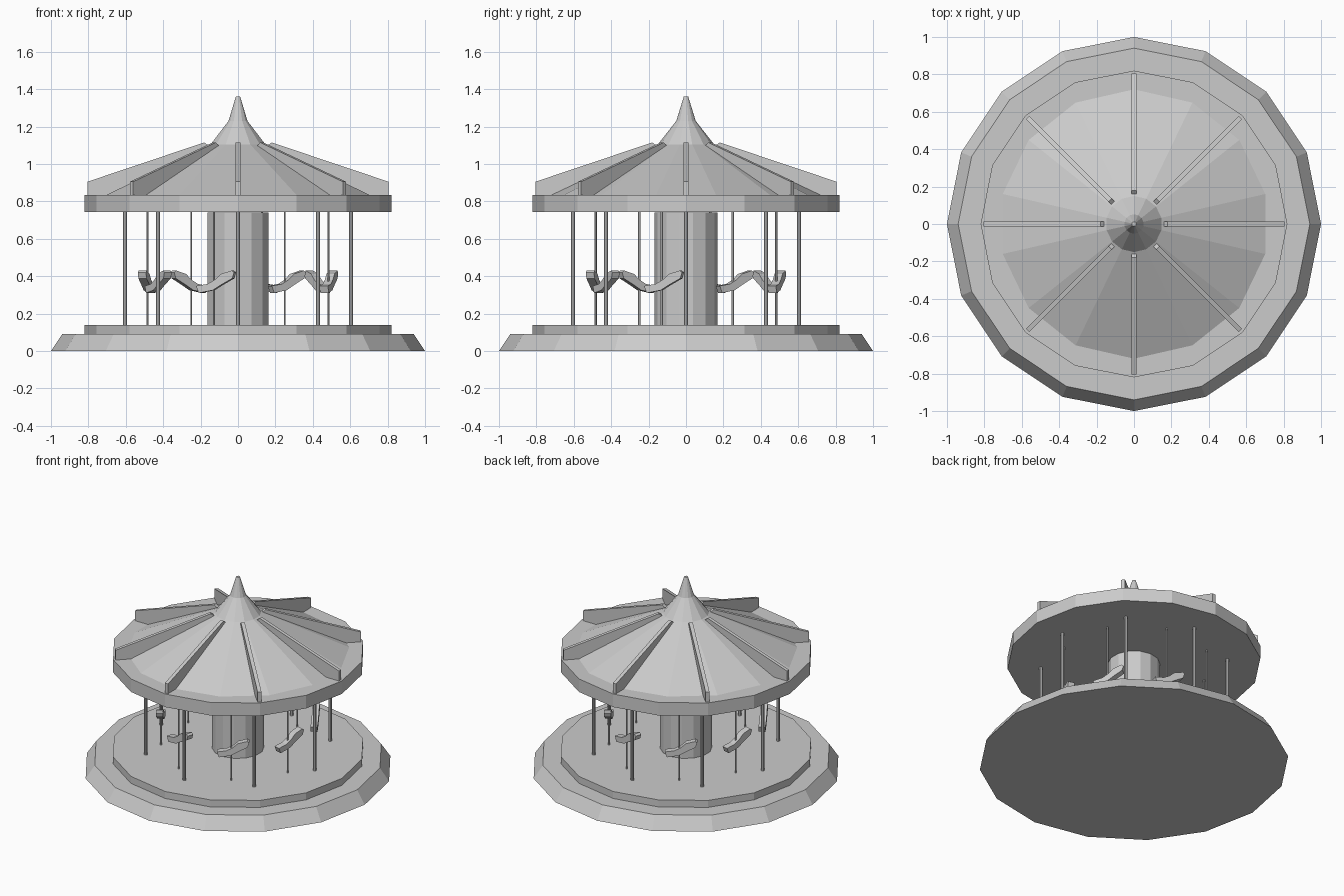
import bpy, bmesh, math
from mathutils import Matrix

if "Cube" in bpy.data.objects:
    bpy.data.objects.remove(bpy.data.objects["Cube"])

grey = bpy.data.materials.new("light grey")
grey.diffuse_color = (0.6, 0.6, 0.6, 1)
grey.use_nodes = True
grey.node_tree.nodes["Principled BSDF"].inputs["Base Color"].default_value = grey.diffuse_color


def finish(bm, name):
    bmesh.ops.recalc_face_normals(bm, faces=bm.faces)
    me = bpy.data.meshes.new(name)
    bm.to_mesh(me)
    bm.free()
    me.materials.append(grey)
    ob = bpy.data.objects.new(name, me)
    bpy.context.collection.objects.link(ob)
    return ob


def lathe(name, profile, sides, centre=(0, 0)):
    """Closed solid of revolution from (radius, z) points, bottom to top."""
    bm = bmesh.new()
    rings = []
    for r, z in profile:
        ring = []
        for i in range(sides):
            a = math.pi / 2 + 2 * math.pi * i / sides
            ring.append(bm.verts.new((centre[0] + r * math.cos(a),
                                      centre[1] + r * math.sin(a), z)))
        rings.append(ring)
    for lo, hi in zip(rings, rings[1:]):
        for i in range(sides):
            j = (i + 1) % sides
            bm.faces.new((lo[i], lo[j], hi[j], hi[i]))
    bm.faces.new(rings[0][::-1])
    bm.faces.new(rings[-1])
    return finish(bm, name)


def plate(name, outline, thick, matrix):
    """Extrude an x-z outline to a thickness centred on y, then place it."""
    bm = bmesh.new()
    face = bm.faces.new([bm.verts.new((x, -thick / 2, z)) for x, z in outline])
    ext = bmesh.ops.extrude_face_region(bm, geom=[face])
    moved = [v for v in ext["geom"] if isinstance(v, bmesh.types.BMVert)]
    bmesh.ops.translate(bm, verts=moved, vec=(0, thick, 0))
    bm.transform(matrix)
    return finish(bm, name)


# Stepped base, centre column, canopy rim
lathe("base", [(1.0, 0), (0.94, 0.09)], 16)
lathe("platform", [(0.82, 0.09), (0.82, 0.14)], 16)
lathe("centre_column", [(0.168, 0.14), (0.168, 0.74)], 14)
lathe("canopy_rim", [(0.82, 0.742), (0.82, 0.835)], 16)

# Roof with flared spire
lathe("roof", [(0.72, 0.835), (0.15, 1.105), (0.052, 1.23), (0.012, 1.36)], 14)

rib = [(0.805, 0.835), (0.805, 0.905), (0.18, 1.115), (0.16, 1.10), (0.16, 1.06), (0.6, 0.835)]
# Seat outline: an S-shaped bar, low at the back and high at the front
horse = [(-0.078, 0.31), (0.0, 0.325), (0.045, 0.353), (0.108, 0.388),
         (0.118, 0.42), (0.105, 0.43), (0.045, 0.412), (0.01, 0.38),
         (-0.03, 0.358), (-0.092, 0.348)]

for k in range(8):
    a = math.radians(45 * k)
    # Roof rib
    plate(f"roof_rib_{k}", rib, 0.025, Matrix.Rotation(a, 4, 'Z'))
    # Outer support pole
    lathe(f"support_pole_{k}", [(0.011, 0.14), (0.011, 0.742)], 8,
          (0.605 * math.cos(a), 0.605 * math.sin(a)))
    # Ride horse on its thin pole
    h = a + math.radians(30)
    c = (0.5 * math.cos(h), 0.5 * math.sin(h))
    lathe(f"horse_pole_{k}", [(0.006, 0.14), (0.006, 0.742)], 6, c)
    plate(f"horse_{k}", horse, 0.045,
          Matrix.Translation((c[0], c[1], 0)) @ Matrix.Rotation(h + math.pi / 2, 4, 'Z'))
